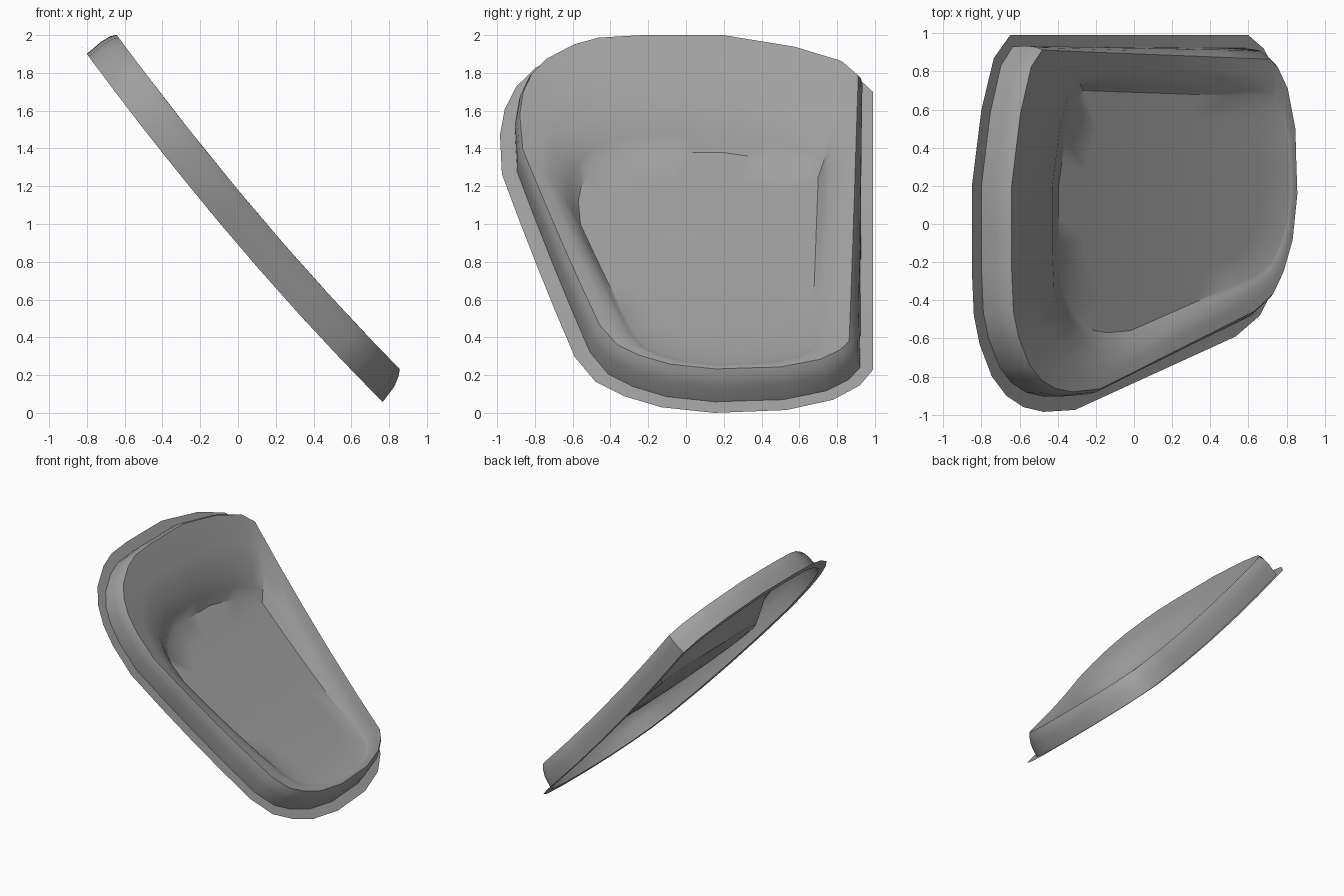
import bpy, bmesh, math
from mathutils import Vector

if "Cube" in bpy.data.objects:
    bpy.data.objects.remove(bpy.data.objects["Cube"])

A, B, C = 0.1127, -1.172, 0.89      # side profile of the sheet: z = A x^2 + B x + C
STRETCH = 1.54                      # length along the slope per unit of x
LIP = 0.187                         # height of the raised rim above the flange


def on_sheet(x, y, d):
    """Point at height d above the curved, sloping sheet."""
    n = Vector((-(2 * A * x + B), 0, 1)).normalized()
    return Vector((x, y, A * x * x + B * x + C)) + n * d


def subdivide(pts, limit=0.3):
    out = []
    for i, p in enumerate(pts):
        q = pts[(i + 1) % len(pts)]
        n = max(1, math.ceil(math.dist(p, q) / limit))
        out += [(p[0] + (q[0] - p[0]) * k / n, p[1] + (q[1] - p[1]) * k / n) for k in range(n)]
    return out


def inset(pts, low_end, high_end):
    """Mitred inset of the outline; width varies from top to bottom of the slope."""
    v = [Vector((x * STRETCH, y)) for x, y in pts]
    out = []
    for i, p in enumerate(v):
        e1 = (p - v[i - 1]).normalized()
        e2 = (v[(i + 1) % len(v)] - p).normalized()
        n1, n2 = Vector((-e1.y, e1.x)), Vector((-e2.y, e2.x))
        m = (n1 + n2) / (1 + n1.dot(n2))
        t = (pts[i][0] + 0.85) / 1.675
        width = high_end + (low_end - high_end) * t - 0.02 * max(0, -m.y)
        q = p + m * width
        out.append((q.x / STRETCH, q.y))
    return out


def remap(v, a0, a1, b0, b1):
    return b0 + (v - a0) / (a1 - a0) * (b1 - b0)


def floor_height(x):
    return 0.004 + (LIP - 0.012) * max(0, (x + 0.4) / 1.1)


# Flange outline, one side cut at a slant
outline = subdivide([
    (.6, .99), (-.65, .99), (-.735, .87), (-.8, .6), (-.85, .2), (-.85, -.25),
    (-.84, -.48), (-.81, -.63), (-.745, -.8), (-.67, -.9), (-.58, -.96), (-.475, -.985),
    (-.31, -.975), (.533, -.59), (.66, -.48), (.735, -.33), (.795, -.13), (.825, .15),
    (.81, .53), (.755, .78), (.68, .92)])

# Flange and raised outer wall
loops = [[on_sheet(x, y, 0) for x, y in outline]]
for low, high, d in ((.09, .078, 0), (.105, .072, .10), (.13, .077, .155), (.155, .09, LIP)):
    lip = inset(outline, low, high)
    loops.append([on_sheet(x, y, d) for x, y in lip])

# Dish: gentle slope from the lip, then a steep step to the floor
xs, ys = [p[0] for p in lip], [p[1] for p in lip]
floor = [(remap(x, min(xs), max(xs), -.40, .69), remap(y, min(ys), max(ys), -.57, .70))
         for x, y in lip]
for t, drop in ((.35, .14), (.68, .35), (.87, .75), (1, 1)):
    ring = []
    for (lx, ly), (fx, fy) in zip(lip, floor):
        ring.append(on_sheet(lx + (fx - lx) * t, ly + (fy - ly) * t,
                             LIP + (floor_height(fx) - LIP) * drop))
    loops.append(ring)

# Dish floor
cx, cy = 0.08, 0.12
for k in (.75, .5, .25):
    ring = [(cx + (x - cx) * k, cy + (y - cy) * k) for x, y in floor]
    loops.append([on_sheet(x, y, floor_height(x)) for x, y in ring])

bm = bmesh.new()
rings = [[bm.verts.new(p) for p in loop] for loop in loops]
for a, b in zip(rings, rings[1:]):
    for i in range(len(a)):
        j = (i + 1) % len(a)
        bm.faces.new((a[i], a[j], b[j], b[i]))
centre = bm.verts.new(on_sheet(cx, cy, floor_height(cx)))
last = rings[-1]
for i in range(len(last)):
    bm.faces.new((last[i], last[(i + 1) % len(last)], centre))

mesh = bpy.data.meshes.new("dished_panel")
bm.to_mesh(mesh)
bm.free()
panel = bpy.data.objects.new("dished_panel", mesh)
bpy.context.collection.objects.link(panel)

# Dark grey finish
grey = bpy.data.materials.new("dark_grey")
grey.diffuse_color = (0.35, 0.35, 0.35, 1)
grey.use_nodes = True
grey.node_tree.nodes["Principled BSDF"].inputs["Base Color"].default_value = grey.diffuse_color
mesh.materials.append(grey)

bpy.context.view_layer.objects.active = panel
panel.select_set(True)
bpy.ops.object.shade_smooth_by_angle(angle=math.radians(35))
